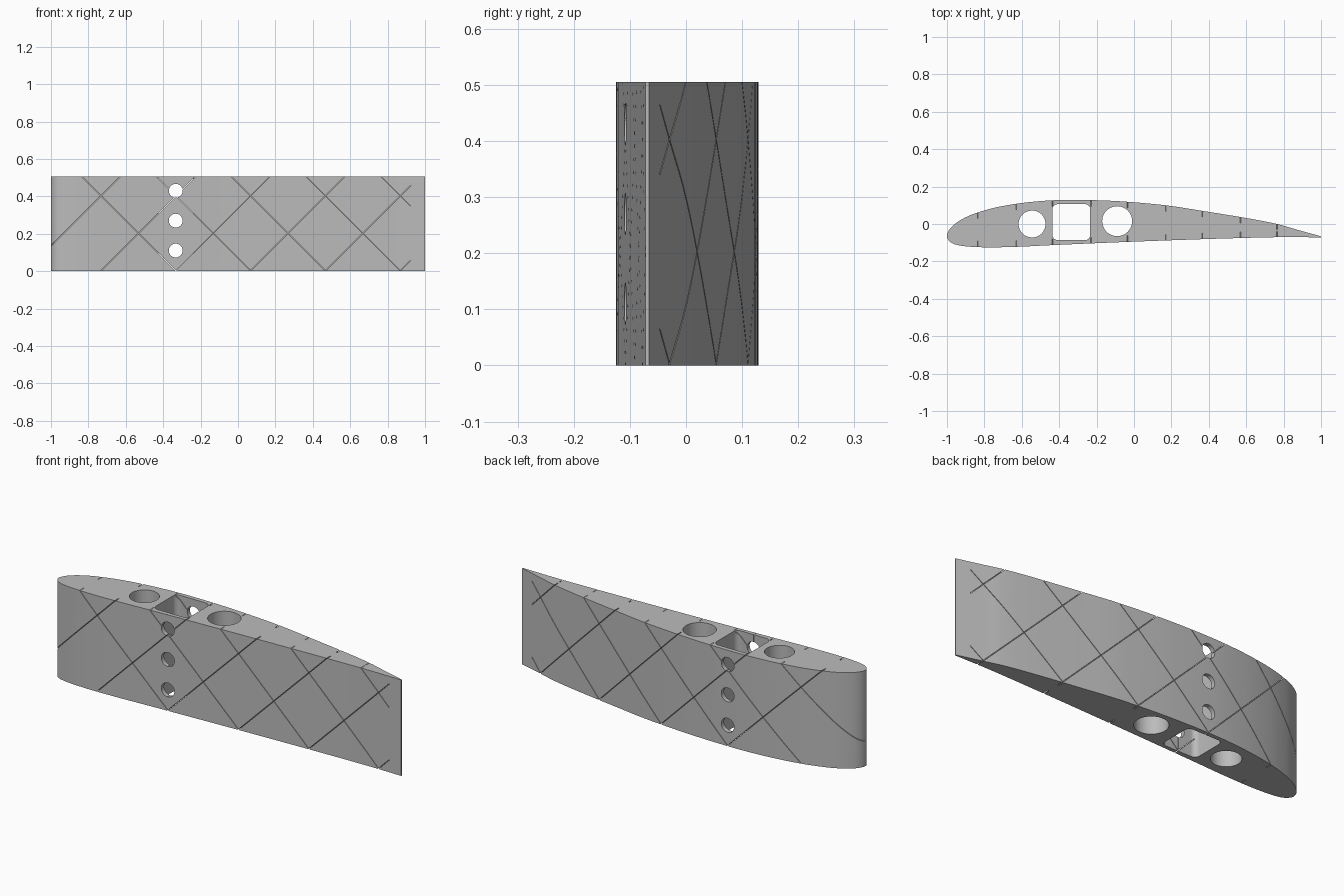
import bpy, bmesh, math

if "Cube" in bpy.data.objects:
    bpy.data.objects.remove(bpy.data.objects["Cube"])

HEIGHT = 0.505

# Airfoil outline: upper trailing edge, round the nose, to lower trailing edge
outline = [(1, -.066), (.87, -.03), (.76, .001), (.6, .032), (.36, .071), (.17, .1),
           (-.05, .12), (-.2, .127), (-.32, .129), (-.43, .127), (-.55, .118), (-.65, .105),
           (-.75, .086), (-.84, .06), (-.9, .036), (-.95, .006), (-.985, -.027), (-1, -.062),
           (-.99, -.088), (-.965, -.106), (-.92, -.117), (-.85, -.123), (-.75, -.125),
           (-.6, -.121), (-.44, -.113), (-.09, -.098), (.17, -.088), (.5, -.077),
           (.8, -.07), (1, -.072)]


def smooth_path(pts, steps=4):
    """Catmull-Rom curve through an open list of points."""
    out = []
    for i in range(len(pts) - 1):
        a, b, c, d = (pts[max(i - 1, 0)], pts[i], pts[i + 1], pts[min(i + 2, len(pts) - 1)])
        for k in range(steps):
            t = k / steps
            out.append(tuple(b[n] + .5 * t * (c[n] - a[n]
                       + t * (2 * a[n] - 5 * b[n] + 4 * c[n] - d[n]
                       + t * (3 * (b[n] - c[n]) + d[n] - a[n]))) for n in (0, 1)))
    return out + [pts[-1]]


section = smooth_path(outline)
nose = min(range(len(section)), key=lambda i: section[i][0])
upper = section[:nose + 1][::-1]
lower = section[nose:]


def height_at(path, x):
    for (x0, y0), (x1, y1) in zip(path, path[1:]):
        if x0 <= x <= x1:
            return y0 + (y1 - y0) * (x - x0) / max(x1 - x0, 1e-9)
    return path[0][1] if x < path[0][0] else path[-1][1]


def finish(name, bm):
    bmesh.ops.recalc_face_normals(bm, faces=bm.faces)
    mesh = bpy.data.meshes.new(name)
    bm.to_mesh(mesh)
    bm.free()
    obj = bpy.data.objects.new(name, mesh)
    bpy.context.collection.objects.link(obj)
    return obj


def prism(name, pts, z0, z1):
    bm = bmesh.new()
    face = bm.faces.new([bm.verts.new((x, y, z0)) for x, y in pts])
    new = bmesh.ops.extrude_face_region(bm, geom=[face])["geom"]
    bmesh.ops.translate(bm, vec=(0, 0, z1 - z0),
                        verts=[v for v in new if isinstance(v, bmesh.types.BMVert)])
    return finish(name, bm)


def arc(cx, cy, r, start=0, sweep=2 * math.pi, n=48):
    return [(cx + r * math.cos(start + sweep * i / n), cy + r * math.sin(start + sweep * i / n))
            for i in range(n)]


def slit(name, x_top, slope, side, thick=.003):
    """Thin diagonal blade that reaches from outside the skin to the solid core."""
    ends = (x_top + .02 * slope, x_top - (HEIGHT + .02) * slope)
    x0, x1 = max(min(ends), -1.02), min(max(ends), .93)
    if x1 - x0 < .03:
        return None
    bm = bmesh.new()
    rings = []
    count = 16
    for i in range(count + 1):
        x = x0 + (x1 - x0) * i / count
        z = HEIGHT + (x - x_top) * slope
        top, bottom = height_at(upper, x), height_at(lower, x)
        half, mid = (top - bottom) / 2, (top + bottom) / 2
        y_in = mid + side * max(half - .033, .005)
        y_out = mid + side * (half + .03)
        d = thick / 2 * math.sqrt(.5)
        rings.append([bm.verts.new((x + s * d, y, z - s * slope * d))
                      for y, s in ((y_in, -1), (y_out, -1), (y_out, 1), (y_in, 1))])
    for a, b in zip(rings, rings[1:]):
        for k in range(4):
            bm.faces.new((a[k], a[(k + 1) % 4], b[(k + 1) % 4], b[k]))
    bm.faces.new(rings[0])
    bm.faces.new(rings[-1][::-1])
    return finish(name, bm)


wing = prism("wing_section", section, 0, HEIGHT)

# Lengthwise openings: two round tubes and a rounded square spar slot
cutters = [prism("front_tube_cutter", arc(-.545, 0, .072), -.1, .7),
           prism("rear_tube_cutter", arc(-.09, .015, .08), -.1, .7)]
slot = []
for q, (cx, cy) in enumerate([(-.262, .078), (-.408, .078), (-.408, -.058), (-.262, -.058)]):
    slot += arc(cx, cy, .028, q * math.pi / 2, math.pi / 2 * 9 / 8, 9)
cutters.append(prism("spar_slot_cutter", slot, -.1, .7))

# Round holes through both skins into the spar slot
for z in (.11, .27, .43):
    hole = prism("skin_hole_cutter", arc(0, 0, .037, n=32), -.3, .3)
    hole.rotation_euler.x = math.pi / 2
    hole.location = (-.333, 0, z)
    cutters.append(hole)

# Fine seam in the front skin
cutters.append(prism("seam_cutter", [(-.3345, -.2), (-.3335, -.2), (-.3335, -.06), (-.3345, -.06)],
                     -.1, .7))

# Criss-cross slits on both skins
for side in (-1, 1):
    for i in range(5):
        cutters.append(slit("falling_slit_cutter", -.835 + .4 * i, -1, side))
    for i in range(6):
        cutters.append(slit("rising_slit_cutter", -.63 + .4 * i, 1, side))

# Apply every cut, then drop the cutters
bpy.context.view_layer.objects.active = wing
for cutter in filter(None, cutters):
    cutter.hide_render = True
    mod = wing.modifiers.new("cut", 'BOOLEAN')
    mod.operation = 'DIFFERENCE'
    mod.solver = 'EXACT'
    mod.object = cutter
    bpy.ops.object.modifier_apply(modifier=mod.name)
    bpy.data.objects.remove(cutter)

grey = bpy.data.materials.new("plain_grey")
grey.use_nodes = True
grey.diffuse_color = (.5, .5, .5, 1)
grey.node_tree.nodes["Principled BSDF"].inputs["Base Color"].default_value = (.5, .5, .5, 1)
wing.data.materials.clear()
wing.data.materials.append(grey)
for poly in wing.data.polygons:
    poly.material_index = 0

bpy.ops.object.select_all(action='DESELECT')
wing.select_set(True)
bpy.ops.object.shade_smooth_by_angle(angle=math.radians(30))
